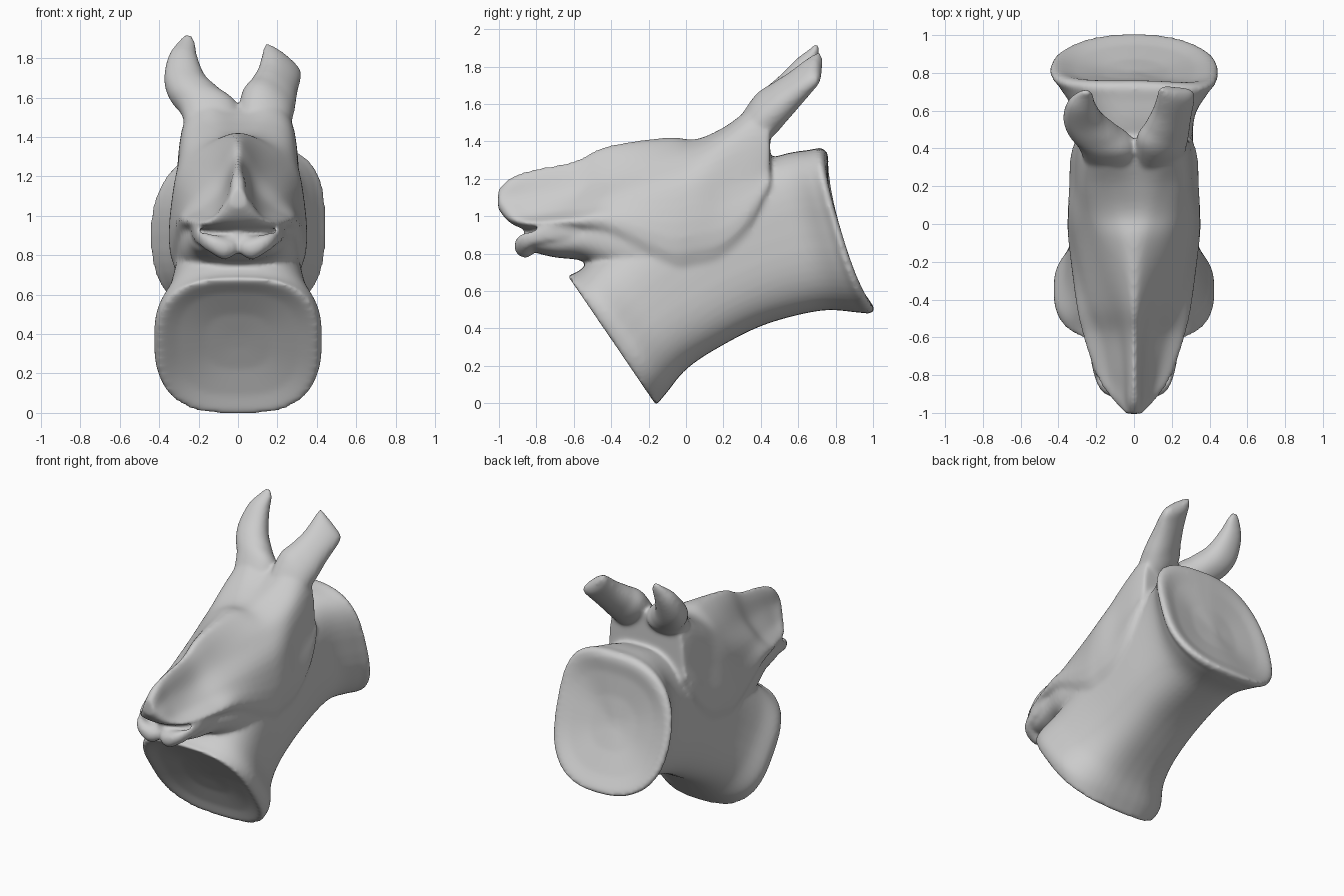
import bpy, bmesh, math
from mathutils import Vector as V

if "Cube" in bpy.data.objects:
    bpy.data.objects.remove(bpy.data.objects["Cube"])

parts = []


def spline(a, b, c, d, t):
    return 0.5 * (2 * b + (c - a) * t + (2 * a - 5 * b + 4 * c - d) * t * t
                  + (3 * b - a - 3 * c + d) * t ** 3)


def smooth_open(seq, steps):
    """Interpolate a list of rings smoothly along the loft."""
    out = []
    last = len(seq) - 1
    for i in range(last):
        q = [seq[max(0, min(last, k))] for k in (i - 1, i, i + 1, i + 2)]
        for s in range(steps):
            out.append([spline(*p, s / steps) for p in zip(*q)])
    return out + [seq[-1]]


def smooth_closed(pts, steps=5):
    n = len(pts)
    return [spline(pts[i - 1], pts[i], pts[(i + 1) % n], pts[(i + 2) % n], s / steps)
            for i in range(n) for s in range(steps)]


def loft(name, rings, steps=6, dish=0.0):
    rings = smooth_open(rings, steps)
    if dish:  # shallow hollow in both end faces
        def hollow(ring, inner):
            c = sum(ring, V()) / len(ring)
            d = (inner - c).normalized()
            return [[c + (p - c) * k + d * dish * h for p in ring]
                    for k, h in ((.93, .0), (.75, .45), (.4, .9), (.1, 1))]
        mid = sum(rings[len(rings) // 2], V()) / len(rings[0])
        rings = hollow(rings[0], mid)[::-1] + rings + hollow(rings[-1], mid)
    bm = bmesh.new()
    vs = [[bm.verts.new(p) for p in r] for r in rings]
    n = len(vs[0])
    for a, b in zip(vs, vs[1:]):
        for i in range(n):
            bm.faces.new((a[i], a[(i + 1) % n], b[(i + 1) % n], b[i]))
    bm.faces.new(vs[0])
    bm.faces.new(vs[-1][::-1])
    bmesh.ops.recalc_face_normals(bm, faces=bm.faces)
    me = bpy.data.meshes.new(name)
    bm.to_mesh(me)
    bm.free()
    ob = bpy.data.objects.new(name, me)
    bpy.context.collection.objects.link(ob)
    parts.append(ob)


def oval(c, side, up, power=2.0, n=48, corner=None):
    """Superellipse ring; corner = own powers for upper right and upper left."""
    f = lambda v, e: math.copysign(abs(v) ** (2 / e), v)
    ring = []
    for k in range(n):
        e = corner[k * 4 // n] if corner and k * 2 < n else power
        a = k * math.tau / n
        ring.append(c + side * f(math.cos(a), e) + up * f(math.sin(a), e))
    return ring


# neck tube with two flared cut ends:
# top (y, z), bottom (y, z), half width, squareness, inward bend of the rim sides
tube = [(-.635, .685, -.16, -.012, .41, 2.8, 0), (-.57, .71, -.10, .06, .425, 2.8, 0),
        (-.45, .82, .0, .18, .36, 2.8, 0), (-.2, 1.0, .16, .29, .32, 2.9, 0),
        (.15, 1.2, .42, .42, .315, 2.9, 0), (.5, 1.325, .72, .495, .32, 2.7, .02),
        (.66, 1.355, .92, .485, .40, 2.5, .04), (.725, 1.365, .98, .48, .445, 2.5, .05),
        (.755, 1.34, 1.01, .495, .43, 2.5, .05)]
rings = []
for a, b, c, d, w, e, bend in tube:
    back = (3.5, 2.3) if bend else None
    ring = oval(V((0, (a + c) / 2, (b + d) / 2)), V((w, 0, 0)), V((0, a - c, b - d)) / 2,
                e, corner=back)
    rings.append([p - V((0, .95, .3)) * bend * (p.x / w) ** 2 for p in ring])
loft("neck", rings, dish=.05)

# head with a narrow nose ridge: y, top z, four side points (x, z), bottom z
head = [(-1.005, 1.14, .02, 1.13, .04, 1.1, .045, 1.07, .03, 1.05, 1.04),
        (-.94, 1.205, .03, 1.18, .05, 1.1, .09, 1.03, .10, .98, .965),
        (-.82, 1.25, .03, 1.21, .06, 1.11, .12, 1.01, .19, .955, .915),
        (-.6, 1.295, .035, 1.25, .085, 1.13, .17, 1.04, .265, .96, .86),
        (-.42, 1.375, .05, 1.33, .13, 1.2, .24, 1.08, .295, .93, .7),
        (-.1, 1.42, .085, 1.39, .21, 1.28, .315, 1.1, .32, .75, .5),
        (.05, 1.41, .11, 1.40, .25, 1.32, .33, 1.13, .32, .75, .5),
        (.2, 1.465, .14, 1.47, .275, 1.39, .315, 1.15, .32, .8, .6),
        (.35, 1.54, .16, 1.58, .275, 1.47, .31, 1.2, .315, .95, .75),
        (.45, 1.56, .15, 1.62, .265, 1.48, .295, 1.25, .29, 1.15, 1.0)]


def profile(y, top, *rest):
    right = list(zip(rest[0:8:2], rest[1:8:2]))
    pts = [(0, top)] + right + [(0, rest[8])] + [(-x, z) for x, z in right[::-1]]
    return smooth_closed([V((x, y, z)) for x, z in pts])


loft("head", [profile(*h) for h in head])

# lower jaw: y, centre z, half width, half height
jaw = [(-.87, .87, .1, .03), (-.82, .86, .17, .05), (-.7, .865, .21, .085),
       (-.55, .88, .25, .12), (-.4, .86, .29, .18), (-.2, .8, .31, .2)]
loft("jaw", [oval(V((0, y, z)), V((w, 0, 0)), V((0, 0, h)), 2.4) for y, z, w, h in jaw])

# two lip lobes, meeting in a centre notch
for s in (-1, 1):
    lip = [(.01, -.86, .84, .035), (.07, -.86, .835, .058), (.14, -.86, .86, .048),
           (.19, -.82, .885, .038), (.225, -.7, .915, .04), (.24, -.55, .93, .03)]
    loft("lip", [oval(V((s * x, y, z)), V((0, r, 0)), V((0, 0, r)), n=24)
                 for x, y, z, r in lip])


def ear(name, stations, side):
    """Stations: x, y, z, half width, half thickness."""
    side = V(side).normalized()
    up = V((0, .72, .69)).cross(side).normalized()
    loft(name, [oval(V(p[:3]), side * p[3], up * p[4], 2.2) for p in stations])


ear("left_ear", [(-.12, .25, 1.36, .12, .05), (-.14, .41, 1.53, .15, .10),
                 (-.215, .49, 1.61, .135, .10), (-.268, .56, 1.69, .107, .085),
                 (-.28, .635, 1.8, .075, .06), (-.262, .685, 1.875, .045, .03),
                 (-.255, .705, 1.92, .015, .015)], (1, 0, 0))
ear("right_ear", [(.12, .25, 1.36, .12, .05), (.14, .41, 1.53, .15, .10),
                  (.175, .5, 1.61, .135, .09), (.2, .58, 1.68, .12, .075),
                  (.218, .65, 1.745, .12, .06), (.226, .695, 1.785, .12, .045),
                  (.222, .715, 1.81, .11, .02)],
    (.75, -.05, -.6))

# fuse all parts into one soft skin
bpy.ops.object.select_all(action='DESELECT')
for ob in parts:
    ob.select_set(True)
bpy.context.view_layer.objects.active = parts[0]
bpy.ops.object.join()
bust = bpy.context.object
bust.name = "animal_bust"
m = bust.modifiers.new("fuse", 'REMESH')
m.mode = 'VOXEL'
m.voxel_size = .013
m.use_smooth_shade = True
m = bust.modifiers.new("soften", 'SMOOTH')
m.factor = .5
m.iterations = 10
bpy.ops.object.shade_smooth()
